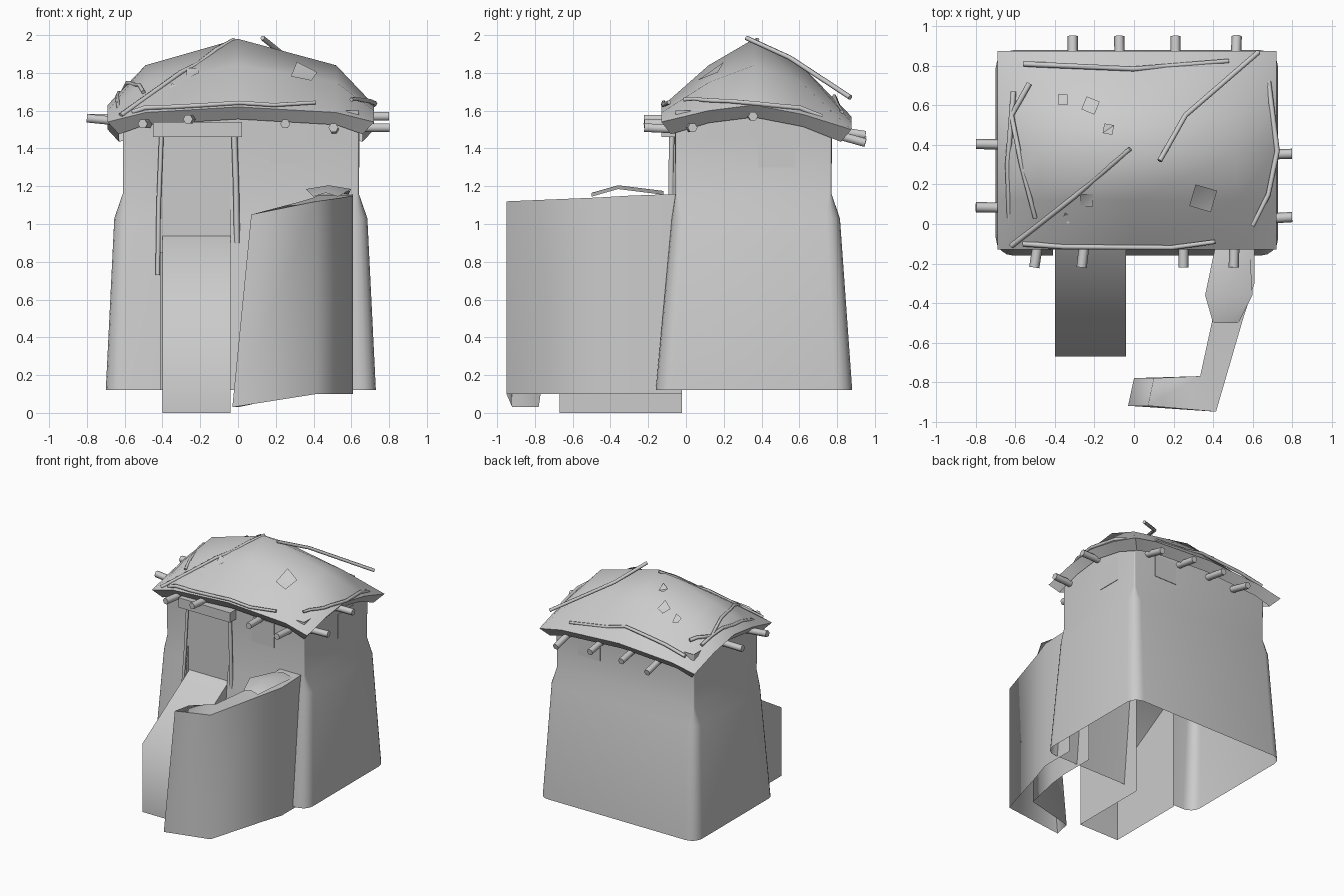
import bpy, bmesh, math
from mathutils import Vector
from mathutils.bvhtree import BVHTree


def make(name, verts, faces, angle=40):
    me = bpy.data.meshes.new(name)
    me.from_pydata([tuple(v) for v in verts], [], faces)
    bm = bmesh.new()
    bm.from_mesh(me)
    bmesh.ops.recalc_face_normals(bm, faces=bm.faces)
    bm.to_mesh(me)
    bm.free()
    for p in me.polygons:
        p.use_smooth = True
    me.set_sharp_from_angle(angle=math.radians(angle))
    ob = bpy.data.objects.new(name, me)
    bpy.context.collection.objects.link(ob)
    return ob


def box(name, x0, x1, y0, y1, z0, z1):
    v = [(x, y, z) for x in (x0, x1) for y in (y0, y1) for z in (z0, z1)]
    f = [(0, 1, 3, 2), (4, 5, 7, 6), (0, 1, 5, 4), (2, 3, 7, 6), (0, 2, 6, 4), (1, 3, 7, 5)]
    return make(name, v, f)


def tube(name, pts, r, r_end=None, n=6):
    # round stick along a polyline, capped
    pts = [Vector(p) for p in pts]
    r_end = r if r_end is None else r_end
    v, f, m = [], [], len(pts)
    for i, p in enumerate(pts):
        d = (pts[min(i + 1, m - 1)] - pts[max(i - 1, 0)]).normalized()
        up = Vector((0, 0, 1)) if abs(d.z) < 0.9 else Vector((0, 1, 0))
        a = d.cross(up).normalized()
        b = d.cross(a)
        rad = r + (r_end - r) * i / (m - 1)
        for k in range(n):
            t = 2 * math.pi * k / n
            v.append(p + (a * math.cos(t) + b * math.sin(t)) * rad)
    for i in range(m - 1):
        for k in range(n):
            j = (k + 1) % n
            f.append((i * n + k, i * n + j, (i + 1) * n + j, (i + 1) * n + k))
    f += [tuple(range(n)), tuple(range((m - 1) * n, m * n))]
    return make(name, v, f, 65)


# walls: flared base blending into a square upper storey, door slot in front
def ring(x0, x1, y0, y1, r, z):
    out = [(-0.41, y0, z), (-0.04, y0, z)]
    for cx, cy, a0 in ((x1 - r, y0 + r, -90), (x1 - r, y1 - r, 0),
                       (x0 + r, y1 - r, 90), (x0 + r, y0 + r, 180)):
        for k in range(5):
            t = math.radians(a0 + 22.5 * k)
            out.append((cx + r * math.cos(t), cy + r * math.sin(t), z))
    return out


levels = [(-0.70, 0.73, -0.16, 0.88, 0.09, 0.12), (-0.655, 0.685, -0.075, 0.815, 0.07, 1.03),
          (-0.61, 0.64, -0.055, 0.77, 0.012, 1.16), (-0.61, 0.64, -0.055, 0.77, 0.008, 1.46),
          (-0.61, 0.64, -0.055, 0.77, 0.008, 1.60)]
v, f = [], []
for L in levels:
    v += ring(*L)
n = 22
for i in range(len(levels) - 1):
    for k in range(n):
        if k == 0 and i < 3:
            continue
        j = (k + 1) % n
        f.append((i * n + k, i * n + j, i * n + n + j, i * n + n + k))
make("walls", v, f, 50)

# door and its frame
box("door_panel", -0.41, -0.04, -0.06, -0.04, 0.85, 1.47)
box("door_lintel", -0.45, 0.02, -0.13, -0.05, 1.46, 1.54)
tube("door_post_left", [(-0.425, -0.12, 0.73), (-0.42, -0.085, 1.1), (-0.405, -0.075, 1.48)], 0.012)
tube("door_post_right", [(-0.005, -0.08, 0.9), (-0.01, -0.08, 1.2), (-0.02, -0.075, 1.48)], 0.016)

# window panes
box("front_window", 0.17, 0.37, -0.059, -0.05, 1.32, 1.52)
box("right_window", 0.635, 0.644, 0.38, 0.58, 1.30, 1.50)
box("back_window", 0.24, 0.44, 0.765, 0.774, 1.32, 1.50)

# entrance ramp, open underneath
prof = [(-0.67, 0), (-0.67, 0.56), (-0.02, 0.96), (-0.02, 0)]
v = [(x, y, z) for x in (-0.40, -0.04) for y, z in prof]
make("ramp", v, [(0, 1, 5, 4), (1, 2, 6, 5), (0, 1, 2, 3), (4, 5, 6, 7)], 70)

# curved yard wall: outer xy, inner xy, top z, bottom z, lean at the free end
path = [(-0.03, -0.92, 0.00, -0.78, 1.05, 0.03, 0.10), (0.415, -0.95, 0.335, -0.77, 1.12, 0.10, 0),
        (0.555, -0.47, 0.40, -0.47, 1.14, 0.10, 0), (0.61, -0.30, 0.42, -0.30, 1.15, 0.10, 0),
        (0.61, -0.02, 0.42, -0.02, 1.16, 0.10, 0)]
v, f = [], []
for ox, oy, ix, iy, zt, zb, s in path:
    v += [(ox, oy, zb), (ox + s, oy, zt), (ix + s, iy, zt), (ix, iy, zb)]
for i in range(len(path) - 1):
    a = i * 4
    f += [(a + k, a + k + 1, a + k + 5, a + k + 4) for k in range(3)]
f.append((0, 1, 2, 3))
make("yard_wall", v, f, 82)

# bent slab lying on the yard wall
rows = [(0.40, 0.53, -0.50, 1.145), (0.36, 0.60, -0.36, 1.185), (0.41, 0.585, -0.12, 1.155)]
v, f = [], []
for x0, x1, y, z in rows:
    v += [(x0, y, z), ((x0 + x1) / 2, y, z + 0.02), (x1, y, z)]
for i in (0, 3):
    f += [(i, i + 1, i + 4, i + 3), (i + 1, i + 2, i + 5, i + 4)]
make("wall_cap", v, f)

# roof: low dome with drooping corners and a rolled-under eave
xs = [-0.69, -0.49, 0.0, 0.52, 0.72]
ys = [-0.13, 0.12, 0.36, 0.62, 0.875]
zs = [[1.54, 1.59, 1.62, 1.59, 1.54], [1.60, 1.75, 1.84, 1.75, 1.60], [1.63, 1.84, 1.98, 1.84, 1.63],
      [1.58, 1.74, 1.83, 1.74, 1.58], [1.50, 1.54, 1.57, 1.54, 1.50]]
v = [(xs[i], ys[j], zs[j][i]) for j in range(5) for i in range(5)]
f = [(j * 5 + i, j * 5 + i + 1, j * 5 + i + 6, j * 5 + i + 5) for j in range(4) for i in range(4)]
edge = list(range(5)) + [9, 14, 19, 24, 23, 22, 21, 20, 15, 10, 5]
for e in edge:
    x, y, z = v[e]
    nx = max(-0.63, min(0.66, x))
    ny = max(-0.08, min(0.82, y))
    v.append((nx, ny, z - 0.065))
for k in range(16):
    j = (k + 1) % 16
    f.append((edge[k], edge[j], 25 + j, 25 + k))
roof = make("roof", v, f, 75)
tree = BVHTree.FromPolygons([Vector(p) for p in v], f)


def on_roof(x, y, lift=0.012):
    hit = tree.ray_cast(Vector((x, y, 3)), Vector((0, 0, -1)))[0]
    if hit is None:
        hit = tree.find_nearest(Vector((x, y, 1.62)))[0]
    return Vector((x, y, hit.z + lift))


# twigs lying over the roof
twigs = [[(-0.56, -0.10), (-0.36, -0.115), (0.19, -0.12), (0.41, -0.09)],
         [(-0.62, -0.11), (-0.3, 0.14), (-0.02, 0.38)],
         [(-0.61, 0.67), (-0.64, 0.3), (-0.63, -0.03)],
         [(-0.53, 0.71), (-0.62, 0.55), (-0.57, 0.3), (-0.5, 0.03)],
         [(-0.56, 0.81), (0.0, 0.785), (0.48, 0.825)],
         [(0.68, 0.72), (0.725, 0.37), (0.68, 0.15), (0.6, -0.01)]]
for t, pts in enumerate(twigs):
    fine = []
    for (xa, ya), (xb, yb) in zip(pts, pts[1:]):
        fine += [on_roof(xa + (xb - xa) * k / 3, ya + (yb - ya) * k / 3) for k in range(3)]
    fine.append(on_roof(*pts[-1]))
    tube(f"roof_twig_{t + 1}", fine, 0.014, 0.011)
tube("roof_twig_7", [(0.13, 0.32, 1.985), (0.26, 0.55, 1.88), (0.63, 0.87, 1.67)], 0.013)

# curled scraps on the roof
for s, (x, y, r, a) in enumerate([(-0.36, 0.63, 0.035, 0.8), (-0.22, 0.6, 0.05, 0.4), (-0.13, 0.48, 0.035, 0.6),
                                  (-0.24, 0.12, 0.045, 0.8), (-0.34, 0.03, 0.03, 0.3), (0.35, 0.13, 0.08, 0.5)]):
    q = [on_roof(x + r * math.cos(a + k * math.pi / 2), y + r * math.sin(a + k * math.pi / 2),
                 0.025 if k % 2 else 0.008) for k in range(4)]
    make(f"roof_scrap_{s + 1}", q, [(0, 1, 2), (0, 2, 3)])

# beam ends poking out under the eaves: inner point, outer point
beams = [((-0.47, 0.0, 1.53), (-0.505, -0.22, 1.53)), ((-0.24, 0.0, 1.555), (-0.265, -0.22, 1.555)),
         ((0.25, 0.0, 1.53), (0.25, -0.22, 1.53)), ((0.51, 0.0, 1.50), (0.505, -0.22, 1.51)),
         ((-0.31, 0.7, 1.50), (-0.31, 0.95, 1.44)), ((-0.07, 0.7, 1.51), (-0.075, 0.95, 1.47)),
         ((0.21, 0.7, 1.51), (0.21, 0.95, 1.47)), ((0.51, 0.7, 1.50), (0.52, 0.95, 1.43)),
         ((-0.5, 0.40, 1.56), (-0.80, 0.405, 1.56)), ((-0.5, 0.08, 1.53), (-0.80, 0.085, 1.56)),
         ((0.55, 0.35, 1.57), (0.80, 0.355, 1.57)), ((0.55, 0.02, 1.51), (0.80, 0.035, 1.51))]
for b, (p, q) in enumerate(beams):
    tube(f"beam_end_{b + 1}", [p, q], 0.026)
